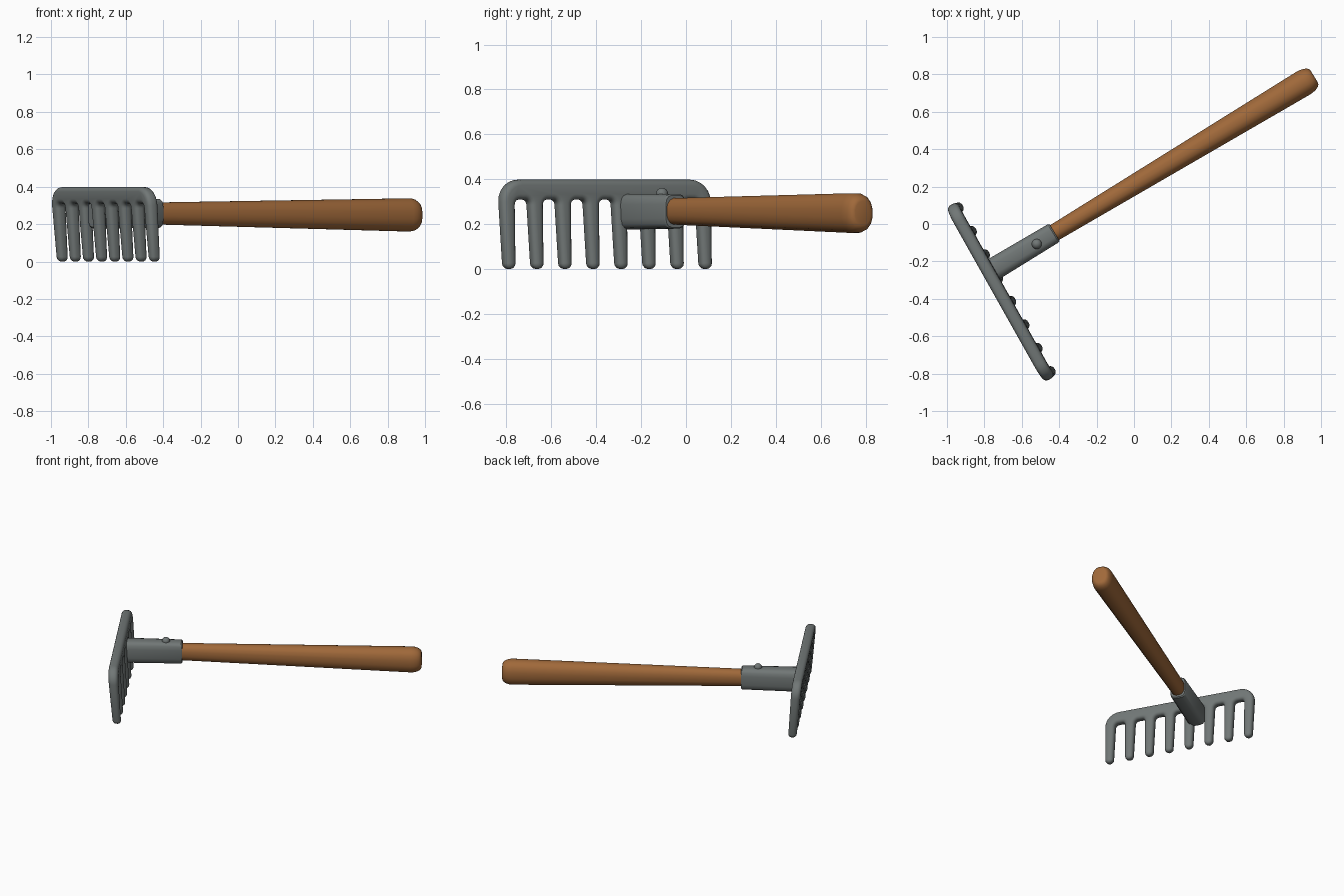
import bpy, bmesh, math
from mathutils import Vector

if "Cube" in bpy.data.objects:
    bpy.data.objects.remove(bpy.data.objects["Cube"], do_unlink=True)


def material(name, rgb):
    m = bpy.data.materials.new(name)
    m.use_nodes = True
    m.diffuse_color = (*rgb, 1)
    m.node_tree.nodes["Principled BSDF"].inputs["Base Color"].default_value = (*rgb, 1)
    return m


STEEL = material("grey steel", (0.165, 0.185, 0.182))
WOOD = material("brown wood", (0.35, 0.14, 0.042))


def finish(bm, name, mat, location=(0, 0, 0), turn=0, sharp=40):
    bmesh.ops.recalc_face_normals(bm, faces=bm.faces)
    mesh = bpy.data.meshes.new(name)
    bm.to_mesh(mesh)
    bm.free()
    mesh.materials.append(mat)
    ob = bpy.data.objects.new(name, mesh)
    bpy.context.collection.objects.link(ob)
    ob.location = location
    ob.rotation_euler.z = math.radians(turn)
    bpy.ops.object.select_all(action="DESELECT")
    ob.select_set(True)
    bpy.context.view_layer.objects.active = ob
    bpy.ops.object.shade_smooth_by_angle(angle=math.radians(sharp))
    return ob


def skin(bm, rings):
    """Join closed rings of points with quads and cap both ends."""
    loops = [[bm.verts.new(p) for p in ring] for ring in rings]
    n = len(loops[0])
    for a, b in zip(loops, loops[1:]):
        for i in range(n):
            j = (i + 1) % n
            bm.faces.new((a[i], a[j], b[j], b[i]))
    bm.faces.new(loops[0])
    bm.faces.new(loops[-1])


def arc(cx, cz, r, start, end, steps=6):
    angles = [math.radians(start + (end - start) * i / steps) for i in range(steps + 1)]
    return [Vector((cx + r * math.cos(a), cz + r * math.sin(a))) for a in angles]


# Rake head: a comb outline, rounded front and back
TINES, SPACING, ROUND, FLAT = 8, 0.1434, 0.025, 0.008
SPAN = SPACING * (TINES - 1) / 2
TOP, UNDER, TIP = 0.398 - ROUND, 0.309 + ROUND, 0.028
ROOT_HALF, TIP_HALF, FILLET, CORNER = 0.009, 0.003, 0.048, 0.075

outline = []
for i in range(TINES):
    u = -SPAN + i * SPACING
    if i > 0:
        outline += arc(u - ROOT_HALF - FILLET, UNDER - FILLET, FILLET, 90, 0)
    outline += arc(u, TIP, TIP_HALF, 180, 360)
    if i < TINES - 1:
        outline += arc(u + ROOT_HALF + FILLET, UNDER - FILLET, FILLET, 180, 90)
edge = SPAN + ROOT_HALF - CORNER
outline += arc(edge, TOP - CORNER, CORNER, 0, 90)
outline += arc(-edge, TOP - CORNER, CORNER, 90, 180)


def grow(points, amount):
    """Offset a counter-clockwise outline outward."""
    out = []
    for i, p in enumerate(points):
        a = (p - points[i - 1]).normalized()
        b = (points[(i + 1) % len(points)] - p).normalized()
        n1, n2 = Vector((a.y, -a.x)), Vector((b.y, -b.x))
        out.append(p + (n1 + n2) * amount / (1 + n1.dot(n2)))
    return out


rings = []
for k in range(-4, 5):
    for side in ([-1, 1] if k == 0 else [math.copysign(1, k)]):
        a = math.radians(90 * k / 4)
        depth = side * FLAT + ROUND * math.sin(a)
        ring = []
        for p in grow(outline, ROUND * math.cos(a)):
            low = 1 - p.y / 0.355          # tines thin out and lean toward the handle
            ring.append((p.x, depth * (1 - 0.15 * low) + 0.027 * low, p.y))
        rings.append(ring)
bm = bmesh.new()
skin(bm, rings)
HEAD = math.radians(29.35)
d = Vector((math.cos(HEAD), math.sin(HEAD), 0))
t = Vector((math.sin(HEAD), -math.cos(HEAD), 0))
finish(bm, "rake_head", STEEL, d * -0.803 + t * -0.033, 29.35 - 90)


# Shaft parts: cross-sections (distance, half width, half height, centre height)
def shaft(name, mat, sections, sides, power, sharp):
    bm = bmesh.new()
    rings = []
    for s, w, h, z in sections:
        ring = []
        for i in range(sides):
            a = 2 * math.pi * (i + 0.5) / sides
            c, q = math.cos(a), math.sin(a)
            ring.append((s, w * math.copysign(abs(c) ** power, c),
                         z + h * math.copysign(abs(q) ** power, q)))
        rings.append(ring)
    skin(bm, rings)
    return finish(bm, name, mat, (-0.425, -0.046, 0), 31, sharp)


shaft("socket", STEEL, [(-0.405, 0.055, 0.07, 0.255), (-0.395, 0.062, 0.08, 0.255),
                        (-0.008, 0.057, 0.078, 0.257), (0, 0.052, 0.072, 0.257)], 16, 0.55, 35)

handle = [(-0.05, 0.046, 0.059, 0.257), (1.55, 0.072, 0.09, 0.249)]
for k in range(1, 6):
    a = math.radians(18 * k)
    handle.append((1.55 + 0.07 * math.sin(a), 0.04 + 0.032 * math.cos(a),
                   0.052 + 0.038 * math.cos(a), 0.249))
shaft("handle", WOOD, handle, 16, 0.85, 50)

# Rivet on top of the socket
bm = bmesh.new()
bmesh.ops.create_uvsphere(bm, u_segments=16, v_segments=10, radius=0.027)
finish(bm, "socket_rivet", STEEL, (-0.52, -0.107, 0.335))
